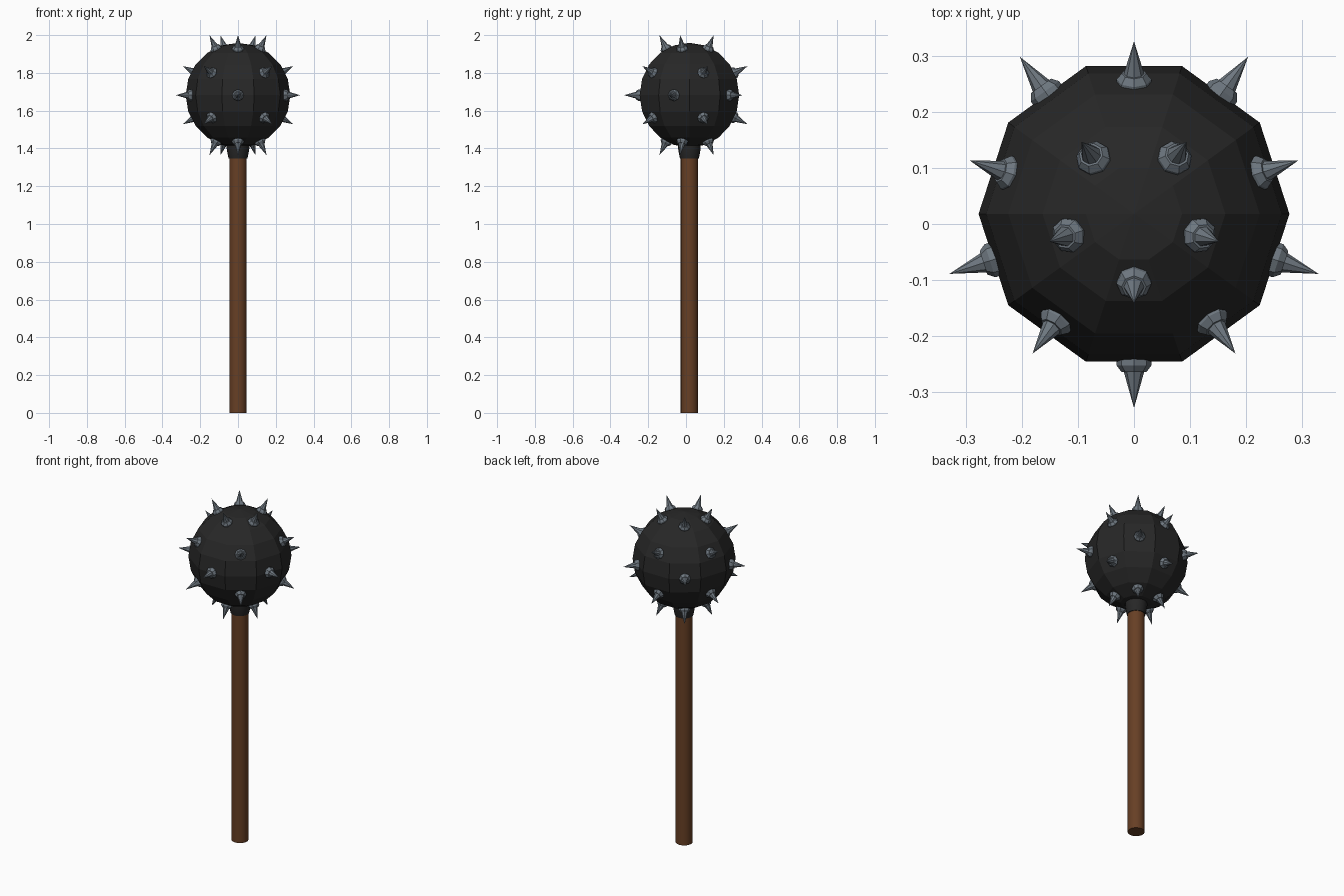
import bpy, bmesh, math
from mathutils import Vector

if "Cube" in bpy.data.objects:
    bpy.data.objects.remove(bpy.data.objects["Cube"])

CY, CZ = 0.018, 1.682      # ball centre
BALL_R = 0.277


def material(name, rgb):
    m = bpy.data.materials.new(name)
    m.diffuse_color = (*rgb, 1)
    m.use_nodes = True
    m.node_tree.nodes["Principled BSDF"].inputs["Base Color"].default_value = m.diffuse_color
    return m


black = material("black iron", (0.020, 0.020, 0.020))
steel = material("grey steel", (0.155, 0.185, 0.215))
wood = material("brown wood", (0.135, 0.050, 0.018))


def lathe(bm, profile, sides, origin=Vector((0, 0, 0)), axis=Vector((0, 0, 1))):
    """Revolve (radius, height) points about an axis and cap the ends."""
    rot = axis.to_track_quat('Z', 'Y')
    rings = []
    for r, h in profile:
        n = sides if r > 0 else 1
        rings.append([bm.verts.new(origin + rot @ Vector((
            r * math.cos(2 * math.pi * i / sides),
            r * math.sin(2 * math.pi * i / sides), h))) for i in range(n)])
    for a, b in zip(rings, rings[1:]):
        for i in range(sides):
            j = (i + 1) % sides
            if len(a) == 1:
                bm.faces.new((a[0], b[j], b[i]))
            elif len(b) == 1:
                bm.faces.new((a[i], a[j], b[0]))
            else:
                bm.faces.new((a[i], a[j], b[j], b[i]))
    if len(rings[0]) > 1:
        bm.faces.new(rings[0][::-1])
    if len(rings[-1]) > 1:
        bm.faces.new(rings[-1])


def finish(bm, name, mat, smooth=False):
    me = bpy.data.meshes.new(name)
    bm.to_mesh(me)
    bm.free()
    me.materials.append(mat)
    ob = bpy.data.objects.new(name, me)
    bpy.context.collection.objects.link(ob)
    if smooth:
        bpy.ops.object.select_all(action='DESELECT')
        ob.select_set(True)
        bpy.context.view_layer.objects.active = ob
        bpy.ops.object.shade_smooth_by_angle(angle=math.radians(30))
    return ob


# wooden handle
bm = bmesh.new()
lathe(bm, [(0.046, 0), (0.046, 1.37)], 20, Vector((0, CY, 0)))
finish(bm, "handle", wood, True)

# iron socket under the ball
bm = bmesh.new()
lathe(bm, [(0.050, 1.347), (0.053, 1.36), (0.060, 1.40), (0.060, 1.44)], 16,
      Vector((0, CY, 0)))
finish(bm, "socket", black, True)

# faceted ball, ten sides by ten rings
bm = bmesh.new()
profile = []
for k in range(11):
    a = math.pi * k / 10
    profile.append((BALL_R * math.sin(a) if 0 < k < 10 else 0,
                    -BALL_R * math.cos(a)))
lathe(bm, profile, 10, Vector((0, CY, CZ)))
finish(bm, "ball", black)

# spikes: five rings of five (latitude, first angle, tip distance)
bm = bmesh.new()
RINGS = [(63.43, -90, 0.355), (26.57, 90, 0.344), (0, -90, 0.346),
         (-26.57, 90, 0.344), (-63.43, -90, 0.355)]
for lat, start, tip in RINGS:
    for k in range(5):
        a, b = math.radians(start + 72 * k), math.radians(lat)
        d = Vector((math.cos(a) * math.cos(b), math.sin(a) * math.cos(b), math.sin(b)))
        lathe(bm, [(0.031, tip - 0.100), (0.031, tip - 0.076), (0.022, tip - 0.064),
                   (0.018, tip - 0.064), (0, tip)], 8, Vector((0, CY, CZ)), d)
finish(bm, "spikes", steel)
